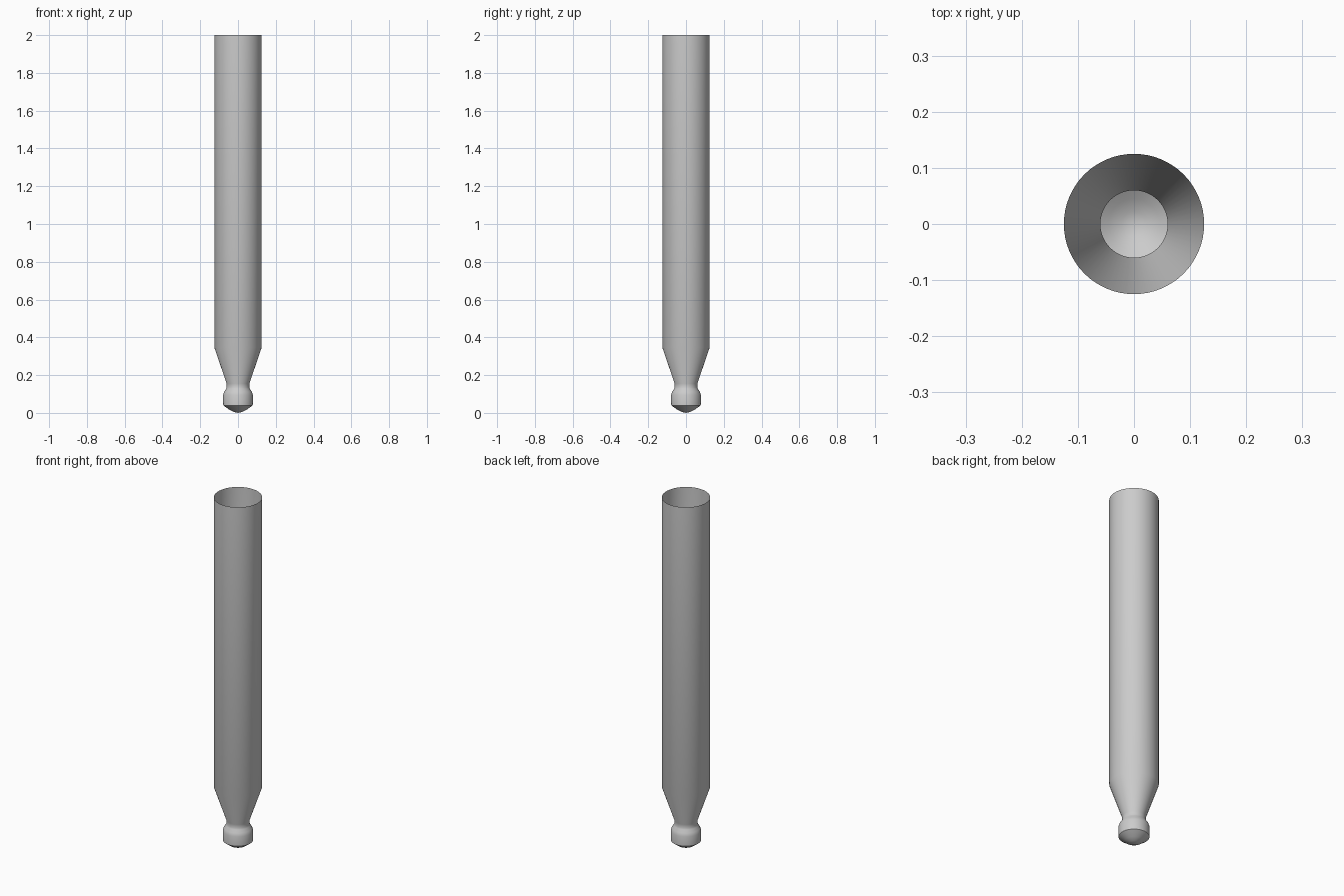
import bpy, bmesh, math

if "Cube" in bpy.data.objects:
    bpy.data.objects.remove(bpy.data.objects["Cube"])

# Half profile (radius, height) of the tapered leg, from tip to open top
PROFILE = [(0.0, 0.0), (0.022, 0.005), (0.045, 0.016), (0.078, 0.04),
           (0.079, 0.095), (0.073, 0.112), (0.063, 0.127), (0.06, 0.135),
           (0.06, 0.155), (0.125, 0.345), (0.125, 2.0)]
SIDES = 64


def lathe(name, profile, sides):
    bm = bmesh.new()
    verts = [bm.verts.new((r, 0, z)) for r, z in profile]
    edges = [bm.edges.new(pair) for pair in zip(verts, verts[1:])]
    bmesh.ops.spin(bm, geom=verts + edges, cent=(0, 0, 0), axis=(0, 0, 1),
                   angle=math.tau, steps=sides, use_duplicate=False)
    bmesh.ops.remove_doubles(bm, verts=bm.verts, dist=0.0005)
    bmesh.ops.recalc_face_normals(bm, faces=bm.faces)
    # Open shell: make sure the wall faces outward
    wall = max(bm.faces, key=lambda f: f.calc_area())
    if wall.normal.dot(wall.calc_center_median()) - wall.normal.z * wall.calc_center_median().z < 0:
        bmesh.ops.reverse_faces(bm, faces=bm.faces)
    mesh = bpy.data.meshes.new(name)
    bm.to_mesh(mesh)
    bm.free()
    obj = bpy.data.objects.new(name, mesh)
    bpy.context.collection.objects.link(obj)
    return obj


# Hollow round leg with tapered ankle and rounded foot
leg = lathe("tapered_leg", PROFILE, SIDES)
bpy.context.view_layer.objects.active = leg
leg.select_set(True)
bpy.ops.object.shade_smooth_by_angle(angle=math.radians(35))
